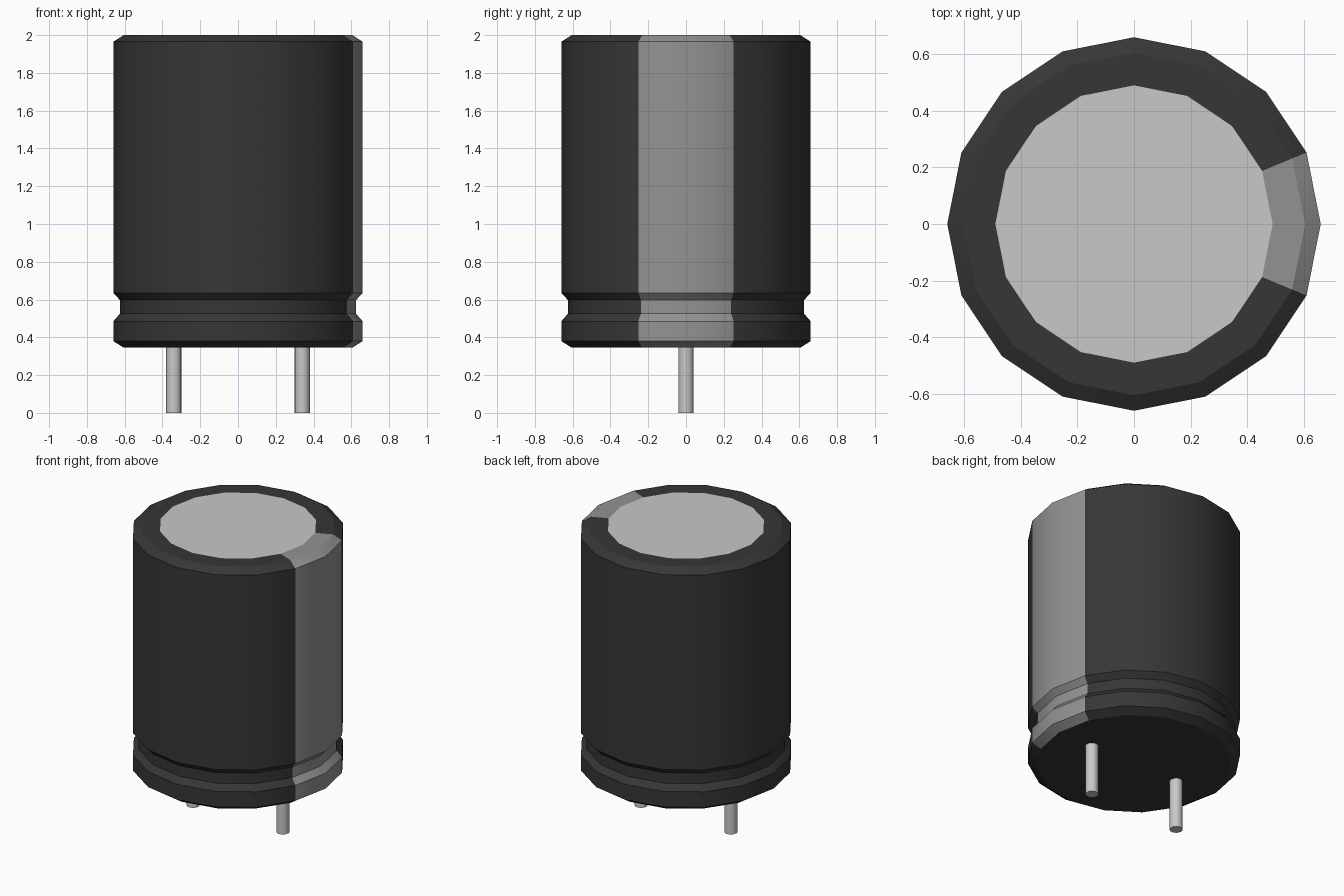
import bpy, bmesh, math

cube = bpy.data.objects.get("Cube")
if cube:
    bpy.data.objects.remove(cube, do_unlink=True)


def material(name, color, metallic=0.0):
    m = bpy.data.materials.new(name)
    m.use_nodes = True
    m.diffuse_color = (*color, 1)
    m.node_tree.nodes["Principled BSDF"].inputs["Base Color"].default_value = (*color, 1)
    return m


sleeve = material("black_sleeve", (0.037, 0.037, 0.037))
stripe = material("grey_stripe", (0.29, 0.29, 0.29))
metal = material("silver_metal", (0.58, 0.58, 0.58))

SIDES = 16


def finish(name, bm, mats):
    bmesh.ops.recalc_face_normals(bm, faces=bm.faces)
    mesh = bpy.data.meshes.new(name)
    bm.to_mesh(mesh)
    bm.free()
    for m in mats:
        mesh.materials.append(m)
    obj = bpy.data.objects.new(name, mesh)
    bpy.context.collection.objects.link(obj)
    bpy.ops.object.select_all(action="DESELECT")
    obj.select_set(True)
    bpy.context.view_layer.objects.active = obj
    bpy.ops.object.shade_smooth_by_angle(angle=math.radians(28))
    return obj


# Can: profile of (radius, height) from bottom rim to top opening, with crimp groove
profile = [(0.605, 0.345), (0.66, 0.38), (0.66, 0.485), (0.625, 0.525),
           (0.625, 0.597), (0.66, 0.635), (0.66, 1.965), (0.605, 2.0), (0.49, 2.0)]
bm = bmesh.new()
rings = []
for r, z in profile:
    angles = [math.tau * i / SIDES for i in range(SIDES)]
    rings.append([bm.verts.new((r * math.cos(a), r * math.sin(a), z)) for a in angles])
for low, high in zip(rings, rings[1:]):
    for i in range(SIDES):
        j = (i + 1) % SIDES
        face = bm.faces.new((low[i], low[j], high[j], high[i]))
        # Polarity stripe on the two faces meeting at +x
        face.material_index = 1 if i in (0, SIDES - 1) else 0
bm.faces.new(rings[0])
bm.faces.new(rings[-1]).material_index = 2
finish("can", bm, [sleeve, stripe, metal])

# Two leads under the can
for name, x in (("left_lead", 0.34), ("right_lead", -0.34)):
    bm = bmesh.new()
    bmesh.ops.create_cone(bm, cap_ends=True, segments=16, radius1=0.04, radius2=0.04, depth=0.36)
    bmesh.ops.translate(bm, verts=bm.verts, vec=(x, 0, 0.18))
    finish(name, bm, [metal])
